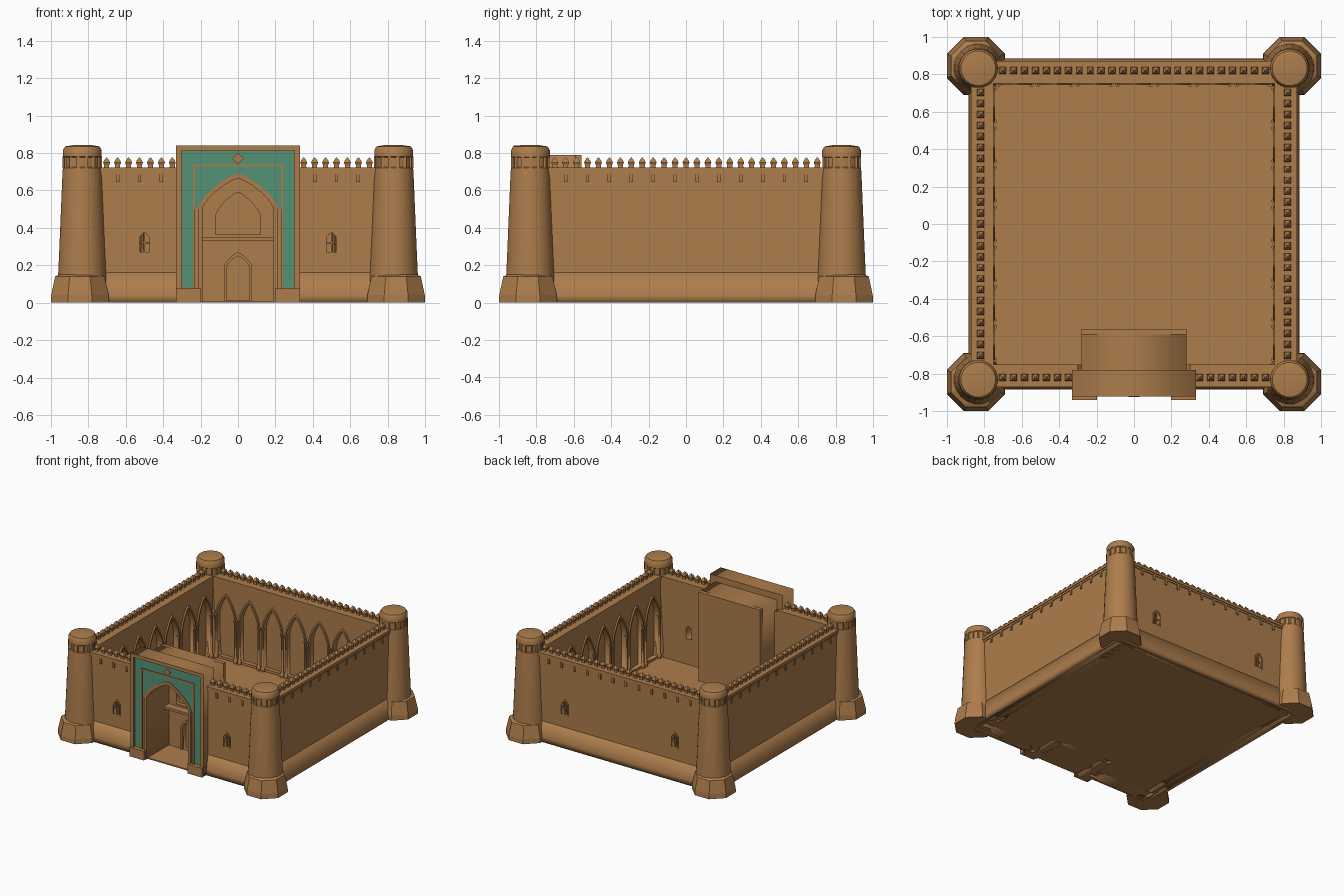
import bpy, bmesh, math
from mathutils import Matrix

if "Cube" in bpy.data.objects:
    bpy.data.objects.remove(bpy.data.objects["Cube"])


def material(name, col):
    m = bpy.data.materials.new(name)
    m.diffuse_color = (*col, 1)
    m.use_nodes = True
    m.node_tree.nodes["Principled BSDF"].inputs["Base Color"].default_value = m.diffuse_color
    return m


CLAY = material("clay brick", (0.42, 0.205, 0.072))
TEAL = material("teal tile", (0.085, 0.29, 0.18))

# Orientation of a 2D outline: facing -y, along x, or lying flat
FACE = Matrix(((1, 0, 0, 0), (0, 0, -1, 0), (0, 1, 0, 0), (0, 0, 0, 1)))
ALONG = Matrix(((0, 0, 1, 0), (1, 0, 0, 0), (0, 1, 0, 0), (0, 0, 0, 1)))
FLAT = Matrix.Identity(4)


def finish(name, bm, mat, smooth=None):
    bmesh.ops.remove_doubles(bm, verts=bm.verts, dist=1e-5)
    bmesh.ops.recalc_face_normals(bm, faces=bm.faces)
    me = bpy.data.meshes.new(name)
    bm.to_mesh(me)
    bm.free()
    me.materials.append(mat)
    ob = bpy.data.objects.new(name, me)
    bpy.context.collection.objects.link(ob)
    if smooth:
        bpy.ops.object.select_all(action='DESELECT')
        ob.select_set(True)
        bpy.context.view_layer.objects.active = ob
        bpy.ops.object.shade_smooth_by_angle(angle=math.radians(smooth))
    return ob


def panel(name, loops, a, b, k=0, mat=CLAY, orient=FACE):
    """Filled outline (first loop) with holes, extruded from a to b, turned k quarter turns."""
    cu = bpy.data.curves.new(name, 'CURVE')
    cu.dimensions = '2D'
    cu.fill_mode = 'BOTH'
    cu.extrude = abs(b - a) / 2
    for pts in loops:
        s = cu.splines.new('POLY')
        s.points.add(len(pts) - 1)
        for p, (u, v) in zip(s.points, pts):
            p.co = (u, v, 0, 1)
        s.use_cyclic_u = True
    tmp = bpy.data.objects.new("tmp", cu)
    bpy.context.collection.objects.link(tmp)
    dg = bpy.context.evaluated_depsgraph_get()
    me = bpy.data.meshes.new_from_object(tmp.evaluated_get(dg))
    bm = bmesh.new()
    bm.from_mesh(me)
    bpy.data.objects.remove(tmp)
    bpy.data.curves.remove(cu)
    bpy.data.meshes.remove(me)
    mid = (a + b) / 2
    shift = {0: (0, mid, 0), 1: (mid, 0, 0), 2: (0, 0, mid)}[0 if orient is FACE else 1 if orient is ALONG else 2]
    bm.transform(Matrix.Rotation(k * math.pi / 2, 4, 'Z') @ Matrix.Translation(shift) @ orient)
    return finish(name, bm, mat)


def boxes(name, items, k=0):
    """Several boxes (x0,x1,y0,y1,z0,z1[,turn]) in one object."""
    bm = bmesh.new()
    for x0, x1, y0, y1, z0, z1 in items:
        m = Matrix.Translation(((x0 + x1) / 2, (y0 + y1) / 2, (z0 + z1) / 2))
        bmesh.ops.create_cube(bm, size=1, matrix=m @ Matrix.Diagonal((x1 - x0, y1 - y0, z1 - z0, 1)))
    bm.transform(Matrix.Rotation(k * math.pi / 2, 4, 'Z'))
    return finish(name, bm, CLAY)


def lathe(name, prof, seg, centres, k=0, smooth=None):
    """Turned solid of (radius, z) rings at each centre."""
    bm = bmesh.new()
    for cx, cy in centres:
        rings = [[bm.verts.new((cx + r * math.cos((i + .5) * math.tau / seg),
                                cy + r * math.sin((i + .5) * math.tau / seg), z))
                  for i in range(seg)] for r, z in prof]
        for lo, hi in zip(rings, rings[1:]):
            for i in range(seg):
                j = (i + 1) % seg
                bm.faces.new((lo[i], lo[j], hi[j], hi[i]))
        bm.faces.new(rings[0][::-1])
        bm.faces.new(rings[-1])
    bm.transform(Matrix.Rotation(k * math.pi / 2, 4, 'Z'))
    return finish(name, bm, CLAY, smooth)


def rect(x0, x1, z0, z1):
    return [(x0, z0), (x1, z0), (x1, z1), (x0, z1)]


def arch(hw, z0, zs, za, cx=0, n=8):
    """Pointed arch from left foot over the apex to right foot."""
    half = []
    for i in range(n + 1):
        s = math.cos(i / n * math.pi / 2)
        half.append((hw * s, zs + (za - zs) * max(0, 1 - s ** 1.25) ** 0.7))
    left = [(-hw, z0)] + [(-x, z) for x, z in half]
    right = [(x, z) for x, z in half[-2::-1]] + [(hw, z0)]
    return [(x + cx, z) for x, z in left + right]


def gate(hw, z0, z1):
    return [(-hw, z0), (-hw, z1), (hw, z1), (hw, z0)]


def band(outer, inner):
    return [outer + inner[::-1]]


WALL = ["front", "right", "back", "left"]
WIN = (0.026, 0.27, 0.345, 0.375)

# Courtyard floor, notched for the gateway
panel("courtyard_floor", [[(-.8, -.8), (-.28, -.8), (-.28, -.58), (.28, -.58), (.28, -.8),
                           (.8, -.8), (.8, .8), (-.8, .8)]], 0, 0.06, orient=FLAT)
boxes("gate_floor", [(-.3, .3, -.9, -.56, 0, .01)])

# Walls
for k, side in enumerate(WALL):
    windows = [arch(*WIN, cx=c) for c in (-.5, .5)]
    if k == 0:
        for s, w in zip((-1, 1), windows):
            x = sorted((s * .27, s * .83))
            panel("front_wall", [rect(*x, 0, .71), w], -.86, -.75)
    else:
        panel(side + "_wall", [rect(-.83, .83, 0, .71)] + (windows if k == 2 else []), -.86, -.82, k)
        boxes(side + "_wall_core", [(-.83, .83, -.82, -.79, 0, .71)], k)
        # Blind arcade facing the courtyard
        bays = [(i - 3) * .212 for i in range(7)]
        panel(side + "_arcade", [rect(-.77, .77, 0, .70)] +
              [arch(.08, .08, .42, .585, c) for c in bays], -.80, -.755, k)
        for c in bays:
            panel(side + "_arch_mould", band(arch(.092, .40, .425, .605, c), arch(.08, .40, .42, .585, c)),
                  -.757, -.742, k)
        lathe(side + "_columns", [(.016, .06), (.016, .09), (.01, .1), (.01, .38), (.016, .41)], 8,
              [(c + s * .088, -.75) for c in bays for s in (-1, 1)], k, 40)
    if k in (0, 2):
        for c in (-.5, .5):
            panel(side + "_window_frame", band(arch(.034, .262, .35, .39, c), arch(*WIN, cx=c)), -.868, -.855, k)
            boxes(side + "_window_bars", [(c - .004, c + .004, -.855, -.845, .26, .37),
                                          (c - .027, c + .027, -.855, -.845, .315, .323)], k)
    # Sloping foot, cornice, brackets and merlons; the front leaves room for the gateway
    spans = [(-.83, -.3), (.3, .83)] if k == 0 else [(-.83, .83)]
    for x0, x1 in spans:
        panel(side + "_wall_foot", [[(-.885, 0), (-.84, 0), (-.84, .16), (-.861, .16), (-.88, .04)]],
              x0, x1, k, orient=ALONG)
        boxes(side + "_cornice", [(x0, x1, -.872, -.75, .70, .722), (x0, x1, -.866, -.752, .685, .70)], k)
    keep = lambda u: k or abs(u) > .35
    boxes(side + "_brackets", [(u - .009, u + .009, -.869, -.85, .645, .69)
                               for u in [(i - 5.5) * .117 for i in range(12)] if keep(u)], k)
    lathe(side + "_merlons", [(.02, .715), (.019, .735), (.026, .748), (.02, .76), (.003, .776)], 4,
          [(u, -.82) for u in [(i - 12) * .0585 for i in range(25)] if keep(u)], k)

# Corner towers with octagonal plinths and ribbed heads
corners = [(x, y) for x in (-1, 1) for y in (-1, 1)]
lathe("tower_plinths", [(.168, 0), (.166, .04), (.143, .14), (.12, .15)], 8,
      [(x * .845, y * .845) for x, y in corners])
lathe("towers", [(.133, .1), (.126, .25), (.107, .70), (.105, .72), (.099, .725), (.099, .775), (.105, .78),
                 (.105, .815), (.093, .835), (.05, .842)], 20,
      [(x * .832, y * .832) for x, y in corners], 0, 35)
lathe("tower_ribs", [(.012, .72), (.012, .78)], 4,
      [(x * .832 + .097 * math.cos(a), y * .832 + .097 * math.sin(a)) for x, y in corners
       for a in [i * math.tau / 14 for i in range(14)]])

# Gateway: front slab, deep vault behind it, closed back with niches
OPEN = (.19, 0, .50, .665)
panel("gate_slab", band(gate(.33, 0, .84), arch(*OPEN)), -.905, -.78)
panel("gate_vault", band(gate(.28, 0, .79), arch(*OPEN)), -.785, -.62)
panel("gate_back_wall", [rect(-.28, .28, 0, .79), arch(.06, .012, .19, .25),
                         arch(.12, .365, .46, .59)], -.625, -.59)
boxes("gate_rear", [(-.28, .28, -.592, -.56, 0, .79)])
boxes("gate_ledge", [(-.195, .195, -.69, -.62, .33, .35)])
panel("door_frame", band(arch(.075, .01, .195, .27), arch(.06, .01, .19, .25)), -.64, -.62)

# Teal tile facing and raised brick mouldings
panel("tile_border", band(gate(.30, .08, .81), gate(.235, .08, .735)), -.911, -.904, 0, TEAL)
spandrel = arch(.21, .50, .51, .69)
panel("tile_spandrel", band(gate(.235, .50, .735), spandrel), -.911, -.904, 0, TEAL)
panel("gate_outer_moulding", band(gate(.33, 0, .84), gate(.302, 0, .812)), -.922, -.90)
panel("gate_inner_moulding", band(gate(.241, .07, .738), gate(.230, .07, .727)), -.918, -.90)
panel("gate_arch_moulding", band(arch(.212, .0, .51, .692), arch(*OPEN)), -.918, -.90)
panel("gate_ornament", [[(-.03, .77), (0, .74), (.03, .77), (0, .80)]], -.925, -.90)
boxes("gate_feet", [(-.33, -.198, -.94, -.80, 0, .075), (.198, .33, -.94, -.80, 0, .075)])
